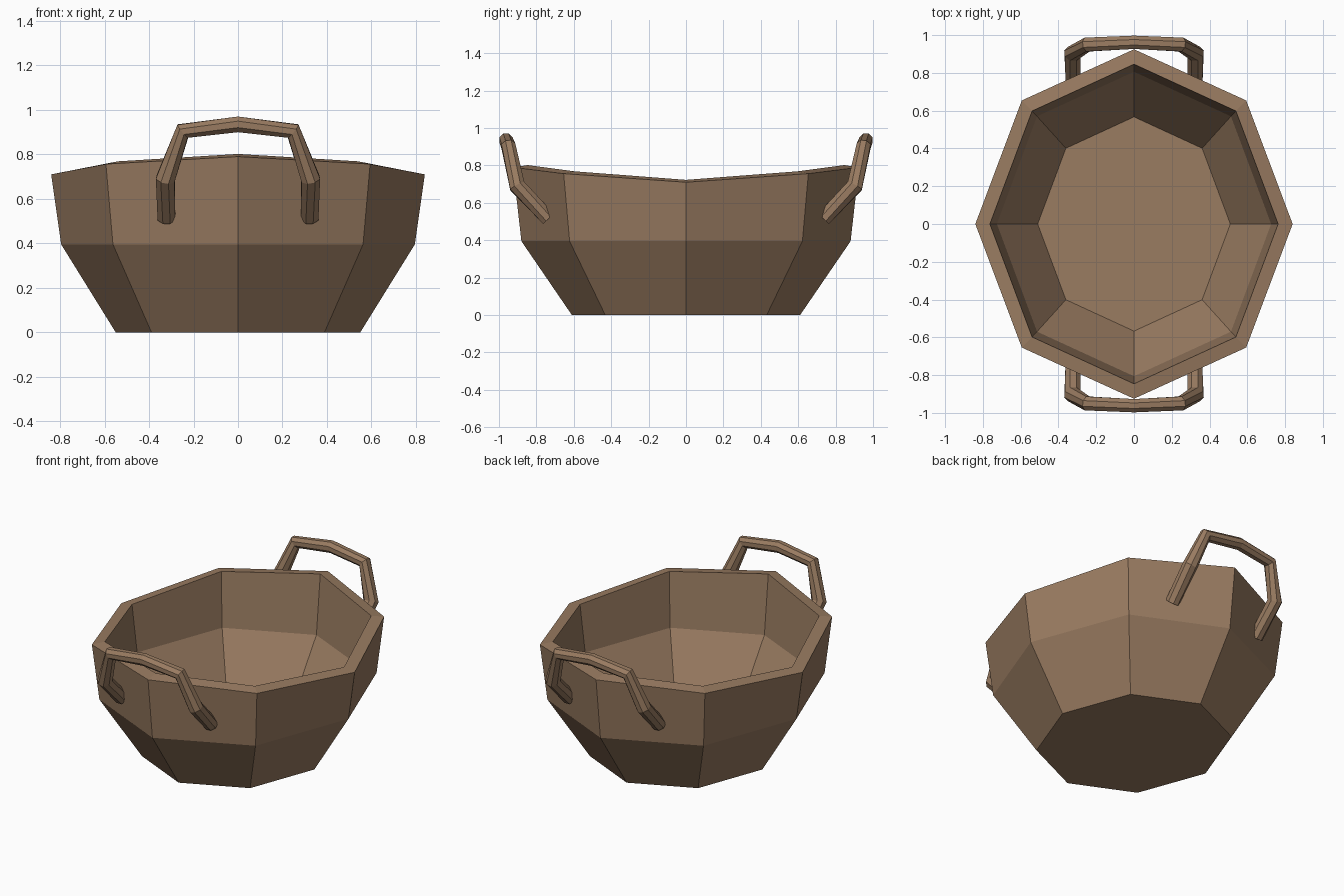
import bpy, bmesh
from math import sin, cos, pi
from mathutils import Vector

if "Cube" in bpy.data.objects:
    bpy.data.objects.remove(bpy.data.objects["Cube"])

mat = bpy.data.materials.new("brown_wicker")
mat.diffuse_color = (0.32, 0.20, 0.12, 1)
mat.use_nodes = True
mat.node_tree.nodes["Principled BSDF"].inputs["Base Color"].default_value = mat.diffuse_color


def loft(name, rings):
    """Skin closed loops of points and cap both ends, flat shaded."""
    bm = bmesh.new()
    loops = [[bm.verts.new(p) for p in r] for r in rings]
    n = len(loops[0])
    for a, b in zip(loops, loops[1:]):
        for i in range(n):
            j = (i + 1) % n
            bm.faces.new((a[i], a[j], b[j], b[i]))
    bm.faces.new(loops[0])
    bm.faces.new(loops[-1])
    bmesh.ops.recalc_face_normals(bm, faces=bm.faces)
    me = bpy.data.meshes.new(name)
    bm.to_mesh(me)
    bm.free()
    me.materials.append(mat)
    ob = bpy.data.objects.new(name, me)
    bpy.context.collection.objects.link(ob)
    return ob


# Basket bowl: octagonal rings (x radius, y radius, side z, end z), outside then inside
profile = [
    (0.55, 0.61, 0.0, 0.0),
    (0.795, 0.88, 0.395, 0.395),
    (0.84, 0.925, 0.71, 0.79),
    (0.763, 0.846, 0.723, 0.802),
    (0.726, 0.806, 0.42, 0.42),
    (0.51, 0.567, 0.07, 0.07),
]


def octagon(rx, ry, z_side, z_end):
    pts = []
    for i in range(8):
        a = i * pi / 4
        lift = (0, 0.58, 1, 0.58)[i % 4]   # rim rises towards the handles
        pts.append((rx * cos(a), ry * sin(a), z_side + (z_end - z_side) * lift))
    return pts


loft("basket_bowl", [octagon(*p) for p in profile])

# Handles: half path (x, y, z, radius) from foot to crown, mirrored across x
half = [
    (0.322, 0.735, 0.515, 0.043),
    (0.326, 0.902, 0.69, 0.046),
    (0.248, 0.950, 0.905, 0.040),
]
crown = (0, 0.962, 0.935, 0.038)
path = half + [crown] + [(-x, y, z, r) for x, y, z, r in reversed(half)]


def handle(name, side):
    pts = [Vector((x, side * y, z)) for x, y, z, r in path]
    rings = []
    for i, p in enumerate(pts):
        t = Vector()
        if i > 0:
            t += (p - pts[i - 1]).normalized()
        if i < len(pts) - 1:
            t += (pts[i + 1] - p).normalized()
        t.normalize()
        out = Vector((0, side, 0))
        u = (out - t * out.dot(t)).normalized()
        v = t.cross(u)
        r = path[i][3]
        rings.append([p + r * (u * cos(a) + v * sin(a))
                      for a in ((k + 0.5) * pi / 4 for k in range(8))])
    loft(name, rings)


handle("front_handle", -1)
handle("back_handle", 1)
